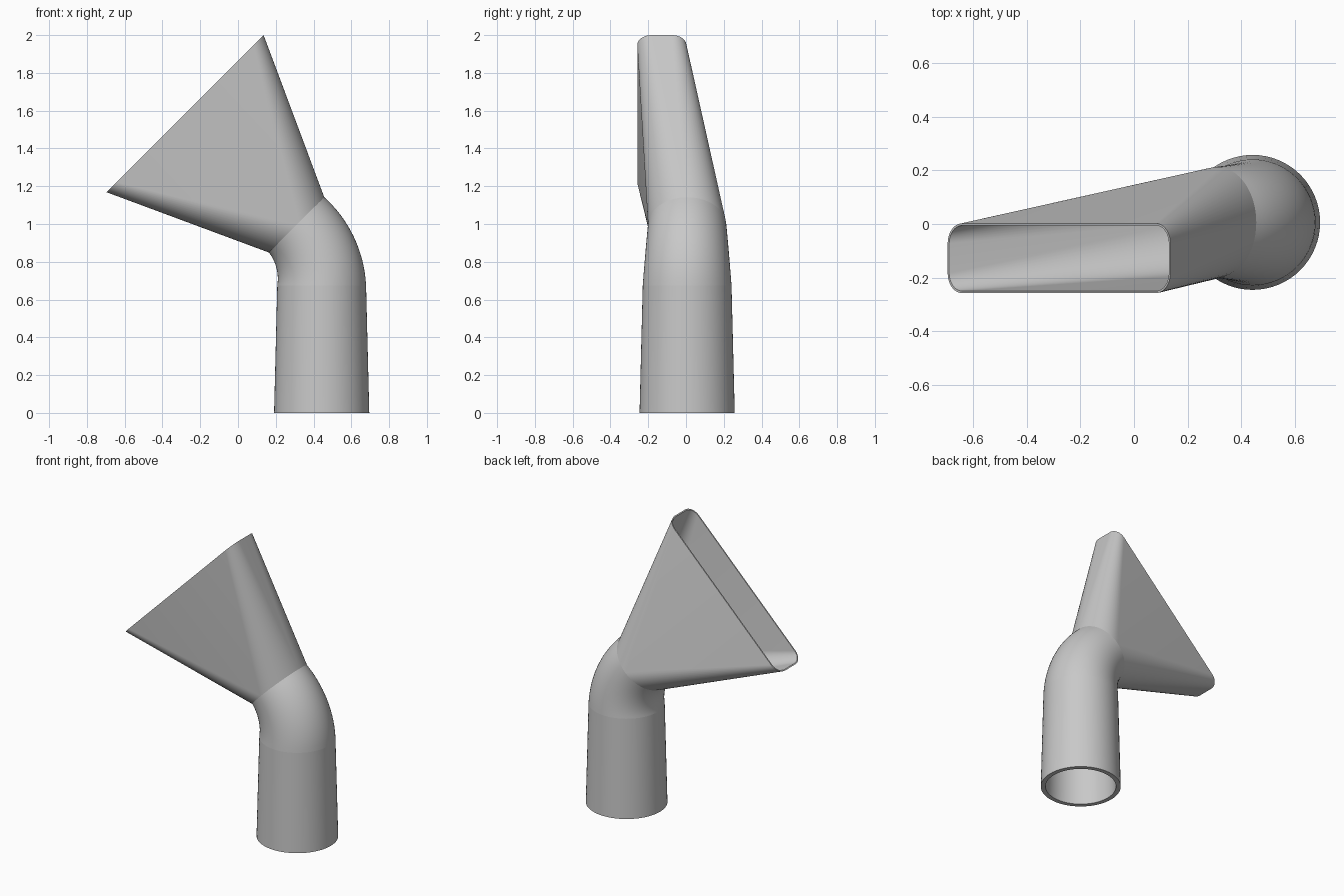
import bpy, bmesh
from math import sin, cos, pi, radians
from mathutils import Vector

cube = bpy.data.objects.get("Cube")
if cube:
    bpy.data.objects.remove(cube, do_unlink=True)

grey = bpy.data.materials.new("plain grey")
grey.use_nodes = True
colour = (0.58, 0.58, 0.58, 1)
grey.diffuse_color = colour
grey.node_tree.nodes["Principled BSDF"].inputs["Base Color"].default_value = colour

STEPS = 16                     # segments per quarter turn
CX, CY = 0.443, 0.006          # tube axis
BEND_R, BEND_Z = 0.453, 0.675  # elbow bend radius and start height
BEND_X = CX - BEND_R
BEND = radians(45)


def ring(centre, tilt, radius, sx=0.0, sy=0.0):
    """Rounded rectangle (a circle when sx = sy = 0), tilted about y."""
    u, v = Vector((cos(tilt), 0, sin(tilt))), Vector((0, 1, 0))
    points = []
    for q, (kx, ky) in enumerate(((1, 1), (-1, 1), (-1, -1), (1, -1))):
        for i in range(STEPS + 1):
            a = (q + i / STEPS) * pi / 2
            points.append(Vector(centre) + u * (kx * sx + radius * cos(a))
                          + v * (ky * sy + radius * sin(a)))
    return points


def bend_ring(t, radius):
    a = t * BEND
    return ring((BEND_X + BEND_R * cos(a), CY, BEND_Z + BEND_R * sin(a)), a, radius)


def loft(name, *strips):
    """Skin each strip of rings into one smooth object."""
    bm = bmesh.new()
    for rings in strips:
        rows = [[bm.verts.new(p) for p in r] for r in rings]
        for a, b in zip(rows, rows[1:]):
            for i in range(len(a)):
                j = (i + 1) % len(a)
                bm.faces.new((a[i], a[j], b[j], b[i]))
    bmesh.ops.remove_doubles(bm, verts=bm.verts, dist=1e-5)
    mesh = bpy.data.meshes.new(name)
    bm.to_mesh(mesh)
    bm.free()
    mesh.materials.append(grey)
    obj = bpy.data.objects.new(name, mesh)
    bpy.context.collection.objects.link(obj)
    bpy.ops.object.select_all(action='DESELECT')
    obj.select_set(True)
    bpy.context.view_layer.objects.active = obj
    bpy.ops.object.shade_smooth_by_angle(angle=radians(30))
    return obj


# Tapered hollow tube, open at the floor
foot, top = (CX, CY, 0), (CX, CY, BEND_Z)
loft("tube", [ring(top, 0, 0.21), ring(foot, 0, 0.222),
              ring(foot, 0, 0.252), ring(top, 0, 0.235)])

# Elbow, narrowing as it bends
ts = [i / 16 for i in range(17)]
loft("elbow", [bend_ring(t, 0.235 - 0.028 * t) for t in ts],
     [bend_ring(t, 0.21 - 0.02 * t) for t in reversed(ts)])

# Flared hood, from the round neck to a wide slot
mouth = (-0.28, -0.128, 1.584)
loft("hood", [bend_ring(1, 0.207),
              ring(mouth, BEND, 0.075, 0.513, 0.055),
              ring(mouth, BEND, 0.067, 0.513, 0.055),
              bend_ring(1, 0.19)])
